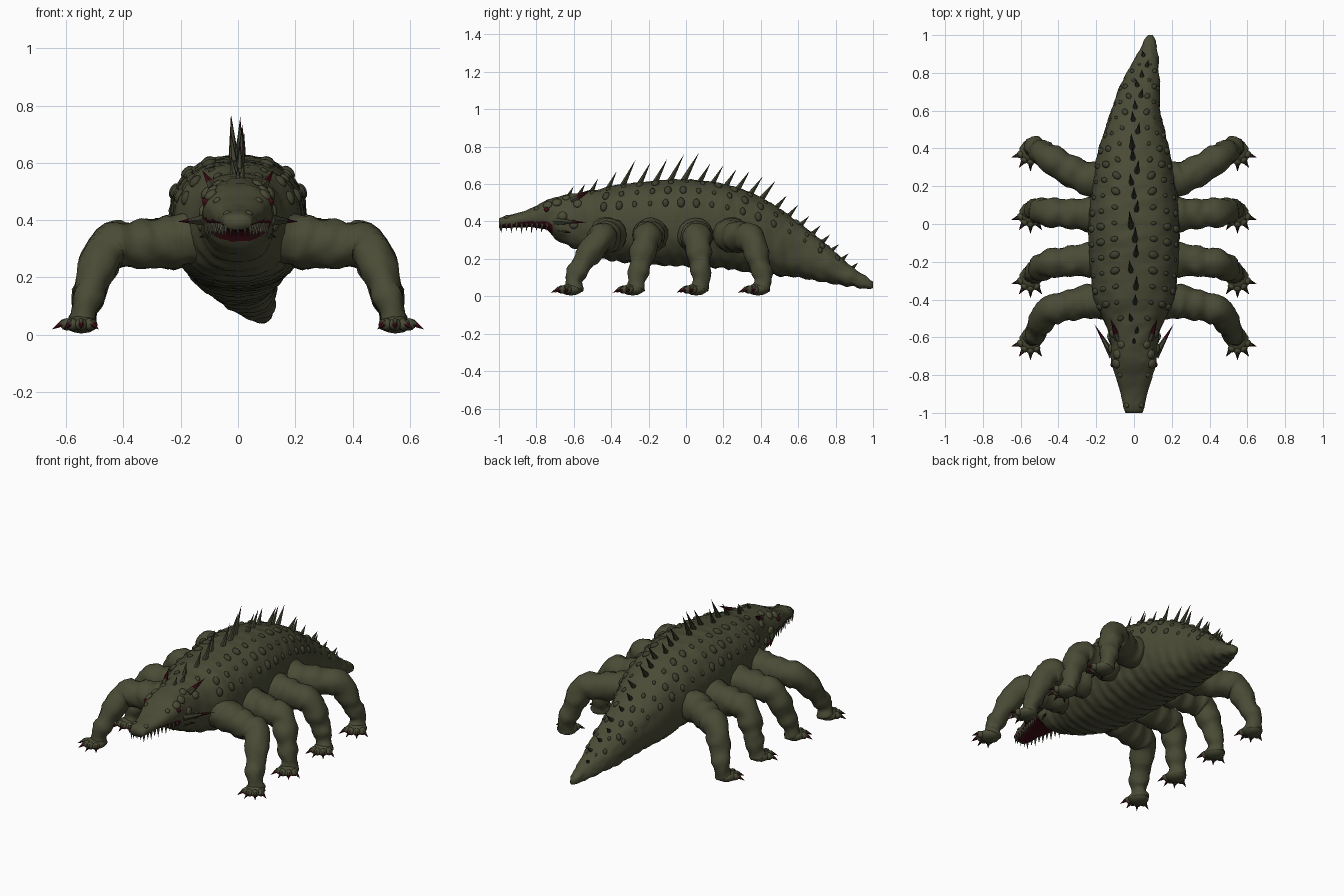
import bpy, bmesh, math
from mathutils import Vector, Matrix, noise

cube = bpy.data.objects.get("Cube")
if cube:
    bpy.data.objects.remove(cube, do_unlink=True)


def material(name, colour):
    mat = bpy.data.materials.new(name)
    mat.use_nodes = True
    mat.diffuse_color = (*colour, 1)
    mat.node_tree.nodes["Principled BSDF"].inputs["Base Color"].default_value = (*colour, 1)
    return mat


skin = material("olive skin", (.068, .07, .036))
scale_olive = material("dark olive scale", (.048, .05, .027))
dark_red = material("dark red", (.05, .004, .008))
tooth_bone = material("dull bone", (.1, .095, .06))


def finish(name, bm, mats, smooth=True):
    bmesh.ops.recalc_face_normals(bm, faces=bm.faces)
    mesh = bpy.data.meshes.new(name)
    bm.to_mesh(mesh)
    bm.free()
    for mat in mats:
        mesh.materials.append(mat)
    for poly in mesh.polygons:
        poly.use_smooth = smooth
    obj = bpy.data.objects.new(name, mesh)
    bpy.context.collection.objects.link(obj)
    return obj


def sample(rows, key):
    """Smooth interpolation of the columns after the key column."""
    i = 0
    while i < len(rows) - 2 and key > rows[i + 1][0]:
        i += 1
    a, b = rows[i], rows[i + 1]
    before, after = rows[max(i - 1, 0)], rows[min(i + 2, len(rows) - 1)]
    t = (key - a[0]) / (b[0] - a[0])
    out = []
    for p, q, r, s in zip(before[1:], a[1:], b[1:], after[1:]):
        out.append(q + t / 2 * (r - p + t * (2 * p - 5 * q + 4 * r - s + t * (3 * (q - r) + s - p))))
    return out


def loft(bm, rings):
    loops = [[bm.verts.new(p) for p in ring] for ring in rings]
    n = len(loops[0])
    for low, high in zip(loops, loops[1:]):
        for j in range(n):
            k = (j + 1) % n
            bm.faces.new((low[j], low[k], high[k], high[j]))
    bm.faces.new(loops[0])
    bm.faces.new(loops[-1])


def lumps(p, amount):
    return amount * (noise.noise(p * 18) + .7 * noise.noise(p * 42))


def spike(bm, base, tip, radius, red_from=.6, sides=6):
    """Pointed cone; faces past red_from take the second material."""
    base, tip = Vector(base), Vector(tip)
    turn = (tip - base).to_track_quat('Z', 'Y')
    loops = []
    for t in (0, red_from):
        ring = [Vector((math.cos(a), math.sin(a), 0)) * radius * (1 - t)
                for a in (math.tau * j / sides for j in range(sides))]
        loops.append([bm.verts.new(base.lerp(tip, t) + turn @ p) for p in ring])
    point = bm.verts.new(tip)
    bm.faces.new(loops[0])
    for j in range(sides):
        k = (j + 1) % sides
        bm.faces.new((loops[0][j], loops[0][k], loops[1][k], loops[1][j]))
        bm.faces.new((loops[1][j], loops[1][k], point)).material_index = 1


def blob(bm, centre, size, normal=(0, 0, 1), detail=2):
    turn = Vector(normal).to_track_quat('Z', 'Y').to_matrix().to_4x4()
    place = Matrix.Translation(centre) @ turn @ Matrix.Diagonal((*size, 1))
    bmesh.ops.create_icosphere(bm, subdivisions=detail, radius=1, matrix=place)


# Body sections: y, centre x, half width, bottom z, top z
BODY = [(-1, 0, .045, .365, .415), (-.97, 0, .056, .365, .43), (-.88, 0, .075, .37, .45),
        (-.8, 0, .1, .365, .485), (-.74, 0, .118, .355, .515), (-.7, 0, .123, .305, .53),
        (-.6, 0, .13, .255, .55), (-.5, 0, .165, .215, .565), (-.4, 0, .215, .19, .59),
        (-.2, 0, .235, .17, .615), (0, 0, .24, .16, .625), (.2, 0, .22, .15, .6),
        (.4, 0, .185, .12, .53), (.6, .01, .13, .1, .4), (.75, .035, .1, .075, .28),
        (.9, .07, .055, .05, .15), (.97, .083, .032, .04, .105), (1, .087, .012, .05, .08)]


def body_point(y, angle):
    """Point on the hide; angle is measured from straight up."""
    x, width, low, high = sample(BODY, y)
    s, c = math.sin(angle), math.cos(angle)
    s, c = (math.copysign(abs(v) ** .85, v) for v in (s, c))
    return Vector((x + width * s, y, (low + high) / 2 + (high - low) / 2 * c))


def body_out(y, angle):
    along = body_point(y + .01, angle) - body_point(y - .01, angle)
    around = body_point(y, angle + .05) - body_point(y, angle - .05)
    return along.cross(around).normalized() * -1


# Body, head and tail in one hide with a wrinkled belly and a red palate
bm = bmesh.new()
rings = []
for i in range(141):
    y = -1 + i / 70
    ring = []
    for j in range(48):
        angle = math.tau * j / 48
        p = body_point(y, angle)
        axis = Vector((sample(BODY, y)[0], y, (sample(BODY, y)[2] + sample(BODY, y)[3]) / 2))
        out = (p - axis).normalized()
        belly = max(0, -math.cos(angle)) * .004 * math.sin(y * 90) if y > -.65 else 0
        ring.append(p + out * (lumps(p, .006 if y > -.75 else .003) + belly))
    rings.append(ring)
loft(bm, rings)
bm.normal_update()
bmesh.ops.recalc_face_normals(bm, faces=bm.faces)
for face in bm.faces:
    spot = face.calc_center_median()
    if -.985 < spot.y < -.72 and face.normal.z < -.4:
        face.material_index = 1
finish("body", bm, [skin, dark_red])

# Rows of raised scutes along the back and flanks
bm = bmesh.new()
for side in (-1, 1):
    for row, (degrees, start, end) in enumerate(((22, -.5, .93), (44, -.46, .86), (66, -.44, .8))):
        count = 17 - row
        for i in range(count):
            y = start + (end - start) * (i + .4 * (row % 2)) / count
            angle = side * math.radians(degrees)
            size = (.8 + .25 * math.sin(i * 5 + row)) * min(1, .45 + sample(BODY, y)[1] * 2.4)
            blob(bm, body_point(y, angle), (.02 * size, .028 * size, .016 * size), body_out(y, angle))
finish("back_scutes", bm, [scale_olive])

# Brow, cheek and nose bumps
bm = bmesh.new()
for side in (-1, 1):
    for y, degrees, size in ((-.74, 52, .026), (-.69, 45, .026), (-.64, 30, .022), (-.58, 55, .024),
                             (-.66, 85, .026), (-.6, 95, .024), (-.8, 45, .014), (-.96, 40, .014)):
        angle = side * math.radians(degrees)
        blob(bm, body_point(y, angle), (size, size, size * .5), body_out(y, angle))
finish("head_bumps", bm, [skin])

# Eyes
for side, label in ((-1, "right"), (1, "left")):
    bm = bmesh.new()
    blob(bm, body_point(-.745, side * math.radians(72)), (.014, .014, .014))
    finish(label + "_eye", bm, [dark_red])

# Spikes along the spine, listed by tip y and z, leaning back
TIPS = [(-.6, .59), (-.54, .6), (-.47, .63), (-.37, .67), (-.27, .73), (-.19, .715), (-.1, .735),
        (-.01, .76), (.07, .77), (.13, .71), (.2, .7), (.27, .68), (.34, .67), (.41, .64),
        (.48, .62), (.54, .54), (.6, .49), (.66, .43), (.72, .38), (.77, .33), (.82, .28),
        (.87, .23), (.92, .18)]
bm = bmesh.new()
for i, (y, z) in enumerate(TIPS):
    rise = z - sample(BODY, y)[3]
    root = body_point(y - .01 - .5 * rise, 0)
    sway = .026 * math.sin(i * 2.2)
    root += Vector((sway * .6, 0, -.012))
    spike(bm, root, (root.x + sway * .4, y, z), .011 + .05 * rise, .75)
finish("spine_spikes", bm, [scale_olive, dark_red], False)

# Crown and cheek horns
bm = bmesh.new()
for side in (-1, 1):
    spike(bm, (side * .085, -.61, .51), (side * .125, -.5, .575), .02, .3)
    spike(bm, (side * .11, -.7, .4), (side * .21, -.53, .395), .022, .55)
    spike(bm, (side * .1, -.68, .35), (side * .135, -.61, .34), .014, .5)
finish("head_horns", bm, [scale_olive, dark_red], False)

# Teeth around the upper jaw
bm = bmesh.new()
for side in (-1, 1):
    for i in range(10):
        y = -.985 + i * .027
        x = side * sample(BODY, y)[1] * .85
        spike(bm, (x, y, .39), (x * 1.04, y - .004, .335 + .012 * (i % 2)), .009, .5)
for x in (-.025, 0, .025):
    spike(bm, (x, -.99, .385), (x, -.995, .345), .008, .5)
finish("teeth", bm, [tooth_bone, tooth_bone], False)

# Four pairs of legs: hip, knee and ankle y
LEGS = {"front": (-.41, -.46, -.59), "second": (-.19, -.21, -.26),
        "third": (.05, .06, .08), "rear": (.24, .35, .41)}
for label, (hip, knee, ankle) in LEGS.items():
    # Path rows: position, x, y, z, radius
    path = [(0, .12, hip, .35, .1), (.2, .24, hip, .325, .09),
            (.4, .36, (hip + knee) / 2, .315, .08), (.55, .45, knee, .305, .075),
            (.68, .495, (knee + ankle) / 2, .22, .064), (.85, .53, ankle, .11, .05),
            (1, .545, ankle - .01, .035, .046)]
    for side, hand in ((-1, "right_"), (1, "left_")):
        bm = bmesh.new()
        rings = []
        for i in range(41):
            k = i / 40
            x, y, z, radius = sample(path, k)
            ahead, behind = sample(path, k + .01), sample(path, k - .01)
            tangent = (Vector(ahead[:3]) - Vector(behind[:3])).normalized()
            across = tangent.cross(Vector((0, 1, 0))).normalized()
            depth = across.cross(tangent)
            ring = []
            for j in range(20):
                a = math.tau * j / 20
                out = across * math.cos(a) + depth * math.sin(a)
                p = Vector((x, y, z)) + out * radius
                p += out * (lumps(p, .008) + .004 * math.sin(k * 40))
                ring.append((p.x * side, p.y, p.z))
            rings.append(ring)
        loft(bm, rings)
        # Foot pad and toes
        centre = Vector((side * .548, ankle - .025, .036))
        blob(bm, centre, (.06, .062, .032))
        claws = bmesh.new()
        for degrees in (-35, 0, 35, 72):
            a = math.radians(degrees)
            way = Vector((side * math.sin(a), -math.cos(a), 0))
            toe = centre + way * .052
            blob(bm, toe, (.022, .022, .024), way)
            spike(claws, toe + way * .012 + Vector((0, 0, .006)),
                  toe + way * .056 - Vector((0, 0, .018)), .014, .3)
        finish(hand + label + "_leg", bm, [skin])
        finish(hand + label + "_claws", claws, [scale_olive, dark_red], False)
